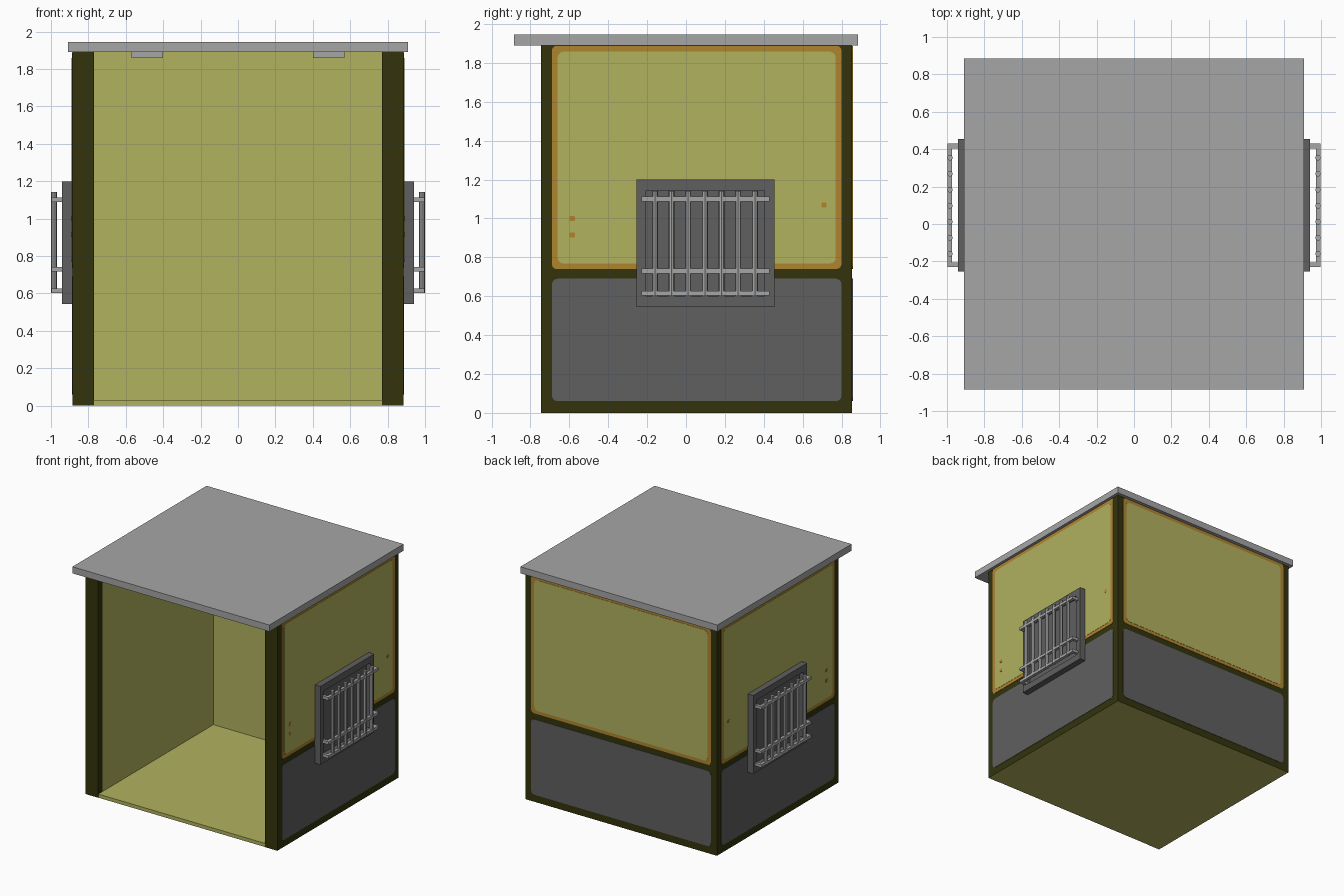
import bpy, bmesh, math
from mathutils import Matrix, Vector

if "Cube" in bpy.data.objects:
    bpy.data.objects.remove(bpy.data.objects["Cube"])


def material(name, rgb):
    m = bpy.data.materials.new(name)
    m.diffuse_color = (*rgb, 1)
    m.use_nodes = True
    m.node_tree.nodes["Principled BSDF"].inputs["Base Color"].default_value = m.diffuse_color
    return m


YELLOW = material("pale yellow", (0.445, 0.445, 0.115))
DARK = material("dark olive", (0.033, 0.033, 0.004))
GREY = material("dark grey", (0.115, 0.115, 0.115))
LIGHT = material("light grey", (0.38, 0.38, 0.38))
RUST = material("rust orange", (0.434, 0.235, 0.028))


def finish(bm, name, *mats):
    bmesh.ops.recalc_face_normals(bm, faces=bm.faces)
    me = bpy.data.meshes.new(name)
    bm.to_mesh(me)
    bm.free()
    for m in mats:
        me.materials.append(m)
    ob = bpy.data.objects.new(name, me)
    bpy.context.collection.objects.link(ob)
    return ob


def box(name, lo, hi, mat):
    lo, hi = Vector(lo), Vector(hi)
    bm = bmesh.new()
    bmesh.ops.create_cube(bm, size=1, matrix=Matrix.Translation((lo + hi) / 2)
                          @ Matrix.Diagonal((*(hi - lo), 1)))
    return finish(bm, name, mat)


def prism(points, direction):
    bm = bmesh.new()
    face = bm.faces.new([bm.verts.new(p) for p in points])
    ext = bmesh.ops.extrude_face_region(bm, geom=[face], use_keep_orig=True)["geom"]
    bmesh.ops.translate(bm, vec=direction,
                        verts=[v for v in ext if isinstance(v, bmesh.types.BMVert)])
    return bm


def plate(name, side, u0, u1, z0, z1, r, thick, mat):
    """Thin rounded panel; side is -1 / 1 for the left / right wall, 0 for the back."""
    pts = []
    for i, (u, z) in enumerate([(u1 - r, z1 - r), (u0 + r, z1 - r),
                                (u0 + r, z0 + r), (u1 - r, z0 + r)]):
        for k in range(4):
            a = math.radians(90 * i + 30 * k)
            pts.append((u + r * math.cos(a), z + r * math.sin(a)))
    if side:
        bm = prism([(side * 0.885, u, z) for u, z in pts], (side * thick, 0, 0))
    else:
        bm = prism([(u, 0.855, z) for u, z in pts], (0, thick, 0))
    finish(bm, name, mat)


def mirrored_box(name, lo, hi, mat):
    box(name + "_right", lo, hi, mat)
    box(name + "_left", (-hi[0], lo[1], lo[2]), (-lo[0], hi[1], hi[2]), mat)


# U-shaped walls, open at the front: yellow inside and below, dark outside
half = [(0.885, 0.855), (0.885, -0.745), (0.77, -0.745), (0.77, -0.685), (0.77, 0.775)]
outline = half + [(-x, y) for x, y in reversed(half)]
bm = prism([(x, y, 0) for x, y in outline], (0, 0, 1.89))
for f in bm.faces:
    c = f.calc_center_median()
    inside = abs(c.x) < 0.78 and -0.68 < c.y < 0.78 and 0 < c.z
    f.material_index = 1 if inside or c.z < 0.01 else 0
finish(bm, "walls", DARK, YELLOW)

# Floor, roof and ceiling lamps
box("floor", (-0.77, -0.743, 0), (0.77, 0.775, 0.03), YELLOW)
box("roof", (-0.91, -0.885, 1.89), (0.91, 0.885, 1.945), LIGHT)
mirrored_box("ceiling_lamp", (0.40, -0.45, 1.86), (0.57, 0.55, 1.89), LIGHT)

# Painted panels on the three closed sides
for side, label, u0, u1 in ((1, "right", -0.69, 0.80), (-1, "left", -0.69, 0.80),
                            (0, "back", -0.83, 0.83)):
    plate(f"lower_panel_{label}", side, u0, u1, 0.06, 0.69, 0.03, 0.003, GREY)
    plate(f"rust_border_{label}", side, u0, u1, 0.74, 1.888, 0.025, 0.003, RUST)
    plate(f"upper_panel_{label}", side, u0 + 0.03, u1 - 0.03, 0.768, 1.858, 0.03, 0.005, YELLOW)
    if side:
        for y, z in ((-0.585, 1.0), (-0.585, 0.915), (0.71, 1.07)):
            plate(f"rust_spot_{label}", side, y - 0.013, y + 0.013,
                  z - 0.013, z + 0.013, 0.004, 0.007, RUST)

# Window frames with a recessed centre
for y0, y1, z0, z1 in ((-0.255, -0.205, 0.545, 1.20), (0.405, 0.455, 0.545, 1.20),
                       (-0.205, 0.405, 1.145, 1.20), (-0.205, 0.405, 0.545, 0.60)):
    mirrored_box("window_frame", (0.88, y0, z0), (0.94, y1, z1), GREY)
mirrored_box("window_pane", (0.88, -0.205, 0.60), (0.905, 0.405, 1.145), GREY)

# Window grilles: cross rails on stand-offs with round upright bars
for z in (0.615, 0.73, 1.10):
    mirrored_box("grille_rail", (0.972, -0.23, z - 0.012), (0.997, 0.43, z + 0.012), LIGHT)
    for y in (-0.23, 0.405):
        mirrored_box("grille_bracket", (0.935, y, z - 0.012), (0.975, y + 0.025, z + 0.012), LIGHT)
for s in (-1, 1):
    for i in range(7):
        bm = bmesh.new()
        bmesh.ops.create_cone(
            bm, cap_ends=True, segments=8, radius1=0.0155, radius2=0.0155, depth=0.54,
            matrix=Matrix.Translation((s * 0.9845, -0.16 + 0.0857 * i, 0.872)))
        finish(bm, "grille_bar", LIGHT)
